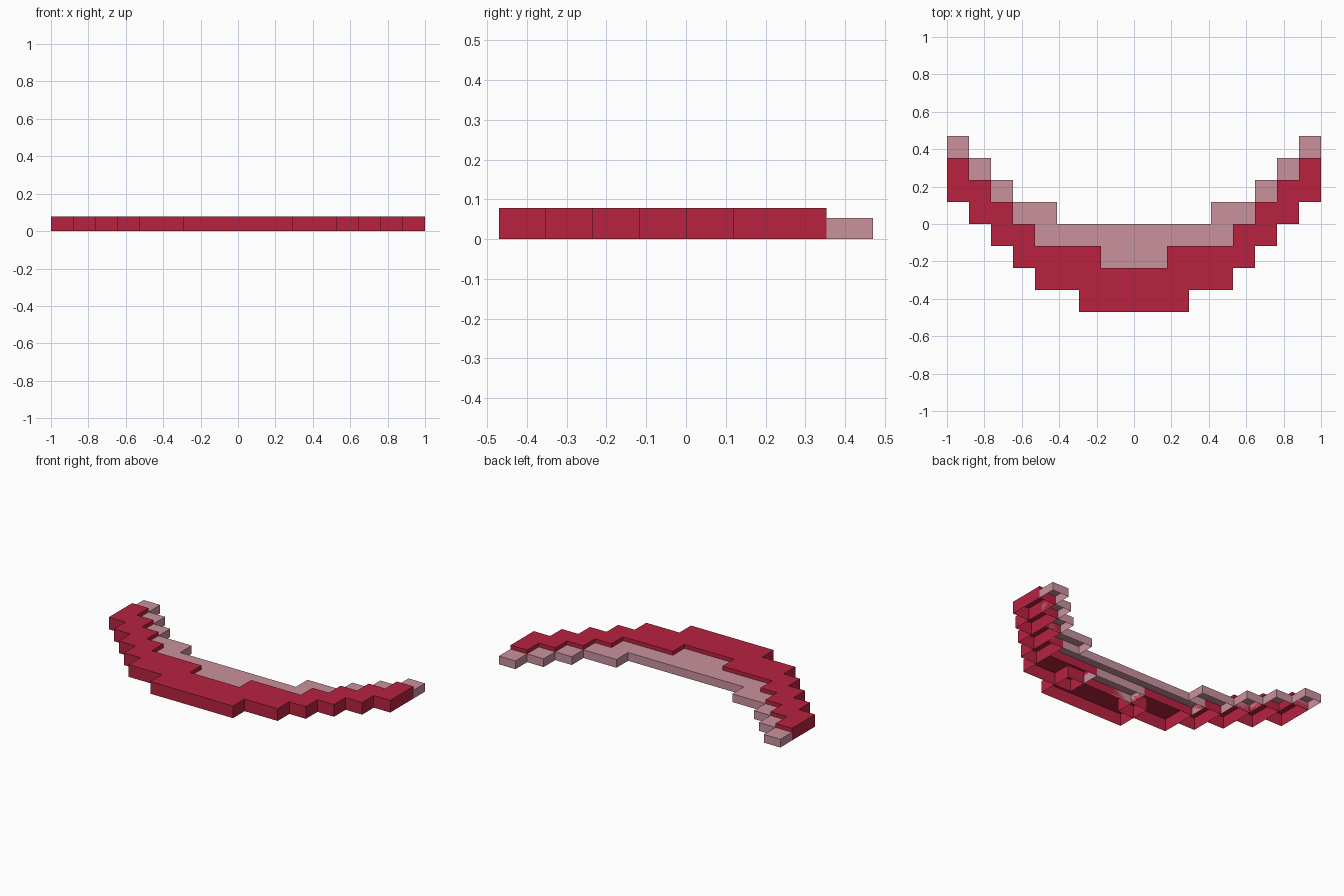
import bpy
import bmesh

if "Cube" in bpy.data.objects:
    bpy.data.objects.remove(bpy.data.objects["Cube"], do_unlink=True)

U = 2 / 17  # grid step of the stepped arc


def material(name, rgb):
    m = bpy.data.materials.new(name)
    m.use_nodes = True
    m.diffuse_color = (*rgb, 1)
    bsdf = m.node_tree.nodes["Principled BSDF"]
    bsdf.inputs["Base Color"].default_value = (*rgb, 1)
    bsdf.inputs["Roughness"].default_value = 0.8
    return m


def open_box(bm, x0, x1, y0, y1, height):
    """Block with a top and four walls, open underneath."""
    corners = [(x0, y0), (x1, y0), (x1, y1), (x0, y1)]
    low = [bm.verts.new((x * U, y * U, 0)) for x, y in corners]
    high = [bm.verts.new((x * U, y * U, height)) for x, y in corners]
    bm.faces.new(high)
    for i in range(4):
        j = (i + 1) % 4
        bm.faces.new((low[i], low[j], high[j], high[i]))


def block_row(name, centre, sides, height, mat):
    """Centre blocks span the middle; side blocks are mirrored in x."""
    bm = bmesh.new()
    for half, y0, y1 in centre:
        open_box(bm, -half, half, y0, y1, height)
    for x0, x1, y0, y1 in sides:
        open_box(bm, x0, x1, y0, y1, height)
        open_box(bm, -x1, -x0, y0, y1, height)
    mesh = bpy.data.meshes.new(name)
    bm.to_mesh(mesh)
    bm.free()
    mesh.materials.append(mat)
    obj = bpy.data.objects.new(name, mesh)
    bpy.context.collection.objects.link(obj)


red = material("crimson", (0.479, 0.016, 0.051))
pink = material("dusty pink", (0.584, 0.283, 0.337))

# Tall outer arc: wide middle, then steps two rows deep
steps = [(4.5 + i, 5.5 + i, i - 2, i) for i in range(4)]
block_row("outer_arc", [(2.5, -4, -2)], [(1.5, 4.5, -3, -1)] + steps, 0.078, red)

# Lower inner arc: middle strips, then single steps
tips = [(5.5 + i, 6.5 + i, i + 1, i + 2) for i in range(3)]
block_row("inner_arc", [(1.5, -2, -1), (4.5, -1, 0)], [(3.5, 5.5, 0, 1)] + tips, 0.053, pink)
